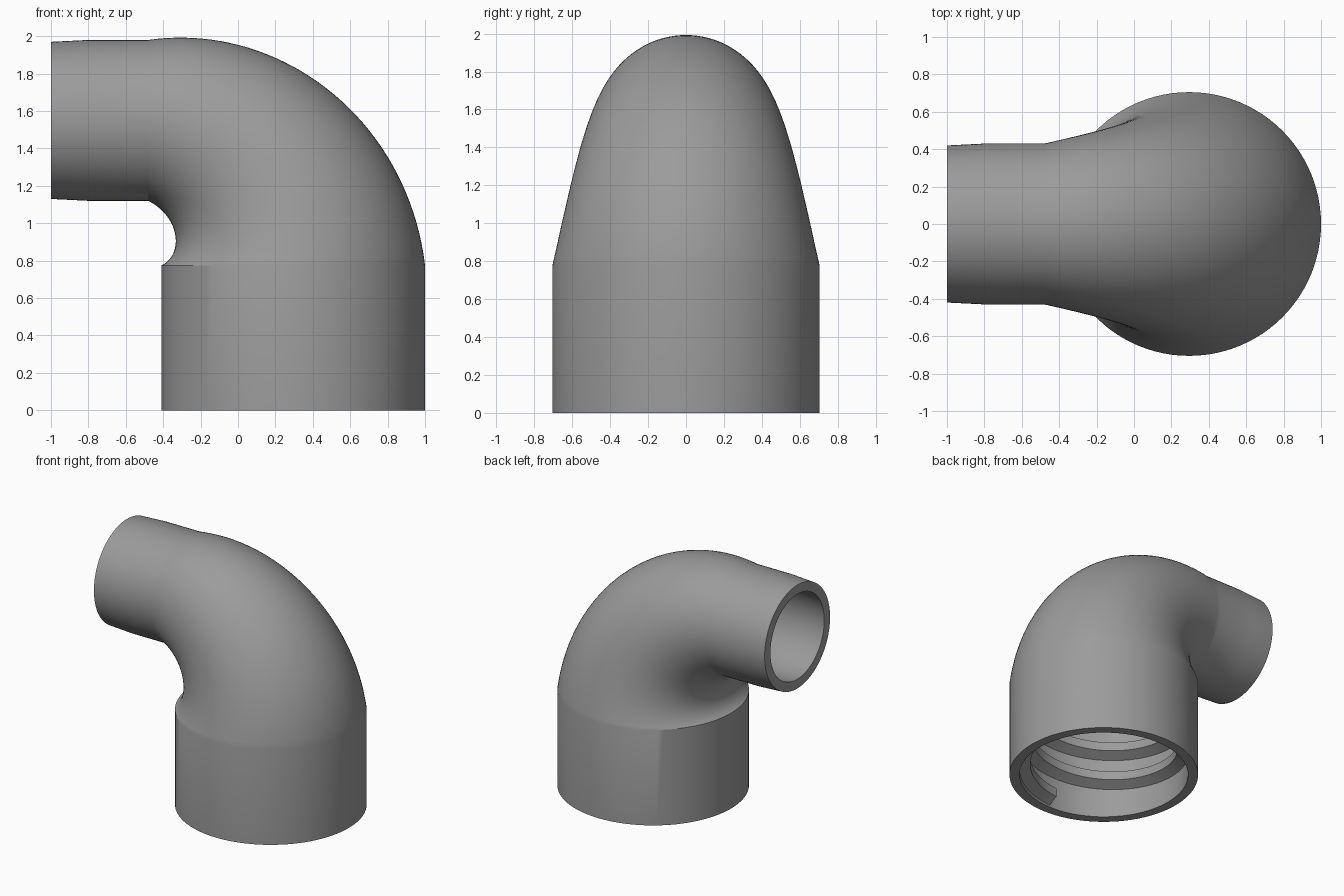
import bpy
import bmesh
import math
from mathutils import Vector

cube = bpy.data.objects.get("Cube")
if cube:
    bpy.data.objects.remove(cube, do_unlink=True)

# Main dimensions
PIVOT = Vector((-0.48, 0, 0.775))   # centre of the bend
BEND = 0.775                        # radius of the bend's centre line
SOCKET_R, SPOUT_R = 0.705, 0.43
WALL = 0.075
SEGMENTS = 96
BEND_STEPS = 40

grey = bpy.data.materials.new("plain grey")
grey.use_nodes = True
grey.diffuse_color = (0.33, 0.33, 0.33, 1)
grey.node_tree.nodes["Principled BSDF"].inputs["Base Color"].default_value = grey.diffuse_color


def ring(centre, tilt, radius):
    """Circle of points; tilt 0 lies flat, 90 degrees faces along -x."""
    across = Vector((math.cos(tilt), 0, math.sin(tilt)))
    points = []
    for i in range(SEGMENTS):
        a = 2 * math.pi * i / SEGMENTS
        points.append(centre + radius * (math.cos(a) * across + Vector((0, math.sin(a), 0))))
    return points


def loft(name, sections, loop):
    """Join closed sections into a surface, looped or with capped ends."""
    bm = bmesh.new()
    rows = [[bm.verts.new(p) for p in s] for s in sections]
    n = len(rows[0])
    pairs = list(zip(rows, rows[1:]))
    if loop:
        pairs.append((rows[-1], rows[0]))
    else:
        bm.faces.new(rows[0])
        bm.faces.new(rows[-1])
    for r, s in pairs:
        for i in range(n):
            j = (i + 1) % n
            bm.faces.new((r[i], r[j], s[j], s[i]))
    bmesh.ops.recalc_face_normals(bm, faces=bm.faces)
    mesh = bpy.data.meshes.new(name)
    bm.to_mesh(mesh)
    bm.free()
    mesh.materials.append(grey)
    obj = bpy.data.objects.new(name, mesh)
    bpy.context.collection.objects.link(obj)
    bpy.ops.object.select_all(action="DESELECT")
    obj.select_set(True)
    bpy.context.view_layer.objects.active = obj
    bpy.ops.object.shade_smooth_by_angle(angle=math.radians(25))
    return obj


# Centre line with radii: socket, narrowing bend, spout with a tapered tip
stations = [(Vector((PIVOT.x + BEND, 0, 0)), 0, SOCKET_R)]
for k in range(BEND_STEPS + 1):
    t = k / BEND_STEPS
    a = t * math.pi / 2
    centre = PIVOT + BEND * Vector((math.cos(a), 0, math.sin(a)))
    stations.append((centre, a, SOCKET_R + (SPOUT_R - SOCKET_R) * t))
for x, r in ((-0.8, SPOUT_R), (-1, 0.42)):
    stations.append((Vector((x, 0, PIVOT.z + BEND)), math.pi / 2, r))

# Hollow elbow: outer skin one way, inner skin back, joined at both rims
outer = [ring(c, a, r) for c, a, r in stations]
inner = [ring(c, a, r - WALL) for c, a, r in reversed(stations)]
loft("elbow_pipe", outer + inner, True)

# Helical screw thread inside the socket
PITCH, TURNS, STEPS = 0.25, 2.4, 180
profile = [(0.65, -0.085), (0.55, -0.035), (0.55, 0.035), (0.65, 0.085)]
sections = []
for k in range(STEPS + 1):
    turn = TURNS * k / STEPS
    a = 2 * math.pi * turn - math.pi / 2
    z = 0.09 + PITCH * turn
    sections.append([Vector((PIVOT.x + BEND + r * math.cos(a), r * math.sin(a), max(z + dz, 0.005)))
                     for r, dz in profile])
loft("socket_thread", sections, False)
